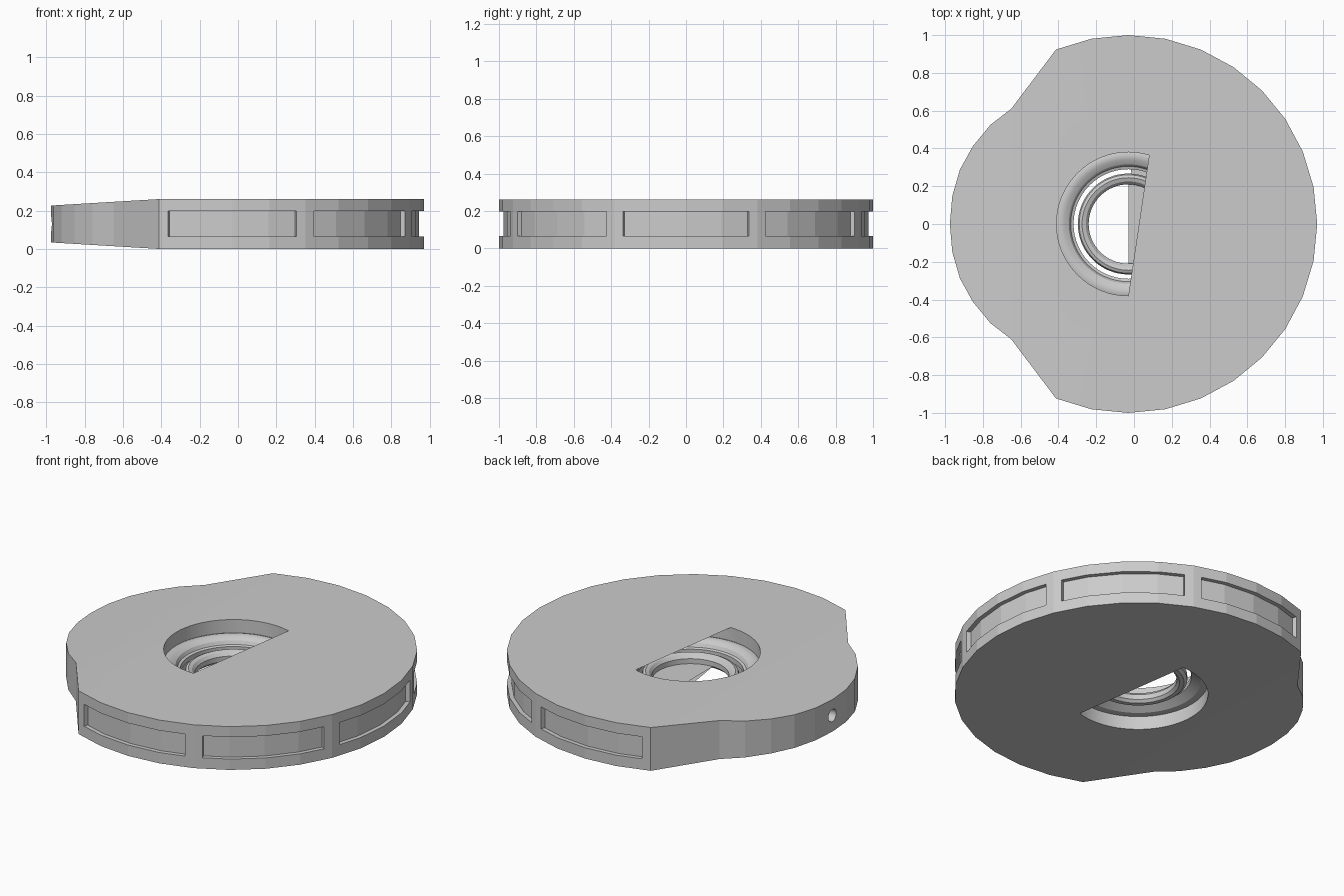
import bpy, bmesh
from math import radians, cos, sin, pi
from mathutils import Matrix

if "Cube" in bpy.data.objects:
    bpy.data.objects.remove(bpy.data.objects["Cube"])

CX, TOP, HOLE = -0.03, 0.26, 0.38
SEG = 64


def make(name, build, angle=None):
    bm = bmesh.new()
    build(bm)
    bmesh.ops.recalc_face_normals(bm, faces=bm.faces[:])
    me = bpy.data.meshes.new(name)
    bm.to_mesh(me)
    bm.free()
    ob = bpy.data.objects.new(name, me)
    bpy.context.collection.objects.link(ob)
    if angle:
        smooth(ob, angle)
    return ob


def smooth(ob, angle):
    bpy.ops.object.select_all(action='DESELECT')
    ob.select_set(True)
    bpy.context.view_layer.objects.active = ob
    bpy.ops.object.shade_smooth_by_angle(angle=radians(angle))


def polar(r, deg):
    return CX + r * cos(radians(deg)), r * sin(radians(deg))


def facet(deg):
    # radius factor of a 32-sided circle at any angle
    return cos(pi / 32) / cos(radians(deg % 11.25 - 5.625))


# Disc outline: 32-sided large arc, then a smaller stepped-in arc on the left
big = [polar(1, i * 11.25) for i in range(-10, 11)]
small = [(-0.65, 0.61), (-0.76, 0.525), (-0.853, 0.412), (-0.922, 0.287), (-0.962, 0.148)]
tail = small + [(-0.975, 0)] + [(x, -y) for x, y in reversed(small)]


def body(bm):
    fold = big[0][0]
    rings = []
    for top in (False, True):
        ring = []
        for x, y in big + tail:
            inset = max(0, fold - x) * 0.06
            ring.append(bm.verts.new((x, y, TOP - inset if top else inset)))
        n = len(big)
        bm.faces.new(ring[:n])
        bm.faces.new(ring[n - 1:] + ring[:1])
        rings.append(ring)
    lo, hi = rings
    for i in range(len(lo)):
        j = (i + 1) % len(lo)
        bm.faces.new((lo[i], lo[j], hi[j], hi[i]))


def cutters(bm):
    # side windows
    for c in range(-90, 91, 45):
        a0, a1 = c - 19.7, c + 19.7
        angs = [a0] + [k * 11.25 for k in range(-12, 13) if a0 < k * 11.25 < a1] + [a1]
        prev = first = None
        for a in angs:
            f = facet(a)
            q = [bm.verts.new((*polar(r * f, a), z)) for r, z in
                 ((0.975, 0.065), (1.05, 0.065), (1.05, 0.197), (0.975, 0.197))]
            if prev:
                for i in range(4):
                    bm.faces.new((prev[i], prev[i - 1], q[i - 1], q[i]))
            else:
                first = q
            prev = q
        bm.faces.new(first)
        bm.faces.new(prev)
    # central bore
    bmesh.ops.create_cone(bm, cap_ends=True, segments=SEG, radius1=HOLE, radius2=HOLE,
                          depth=1, matrix=Matrix.Translation((CX, 0, 0.13)))
    # small socket on the left edge
    bmesh.ops.create_cone(bm, cap_ends=True, segments=24, radius1=0.037, radius2=0.037, depth=0.3,
                          matrix=Matrix.Translation((-0.98, 0, 0.13)) @ Matrix.Rotation(pi / 2, 4, 'Y'))


disc = make("disc_body", body)
cut = make("cutters", cutters)
cut.hide_render = True
mod = disc.modifiers.new("cut", 'BOOLEAN')
mod.operation, mod.solver, mod.object = 'DIFFERENCE', 'EXACT', cut
bpy.context.view_layer.objects.active = disc
bpy.ops.object.modifier_apply(modifier="cut")
bpy.data.objects.remove(cut)
smooth(disc, 8)


# Flat covers closing the right-hand part of the bore
def cover(name, r, z, k0, k1):
    step = 360 / SEG
    make(name, lambda bm: bm.faces.new(
        [bm.verts.new((*polar(r, k * step), z)) for k in range(k0, k1 + 1)]))


cover("top_cover", HOLE, TOP, -16, 13)
cover("bottom_cover", HOLE, 0, -13, 16)
cover("inner_cover", 0.21, 0.09, -16, 16)


# Turned rings inside the bore
def lathe(name, profile):
    def build(bm):
        loops = [[bm.verts.new((*polar(r, i * 360 / SEG), z)) for r, z in profile]
                 for i in range(SEG)]
        for i in range(SEG):
            a, b = loops[i - 1], loops[i]
            for j in range(len(profile)):
                bm.faces.new((a[j - 1], a[j], b[j], b[j - 1]))
    make(name, build, 30)


lathe("outer_ring", [(0.38, 0.18), (0.365, 0.185), (0.34, 0.18), (0.315, 0.165), (0.305, 0.145),
                     (0.29, 0.14), (0.29, 0.11), (0.315, 0.095), (0.34, 0.08), (0.38, 0.08)])
lathe("inner_ring", [(0.267, 0.12), (0.26, 0.138), (0.245, 0.145), (0.225, 0.138), (0.21, 0.12),
                     (0.21, 0.09), (0.225, 0.075), (0.25, 0.075), (0.267, 0.09)])
